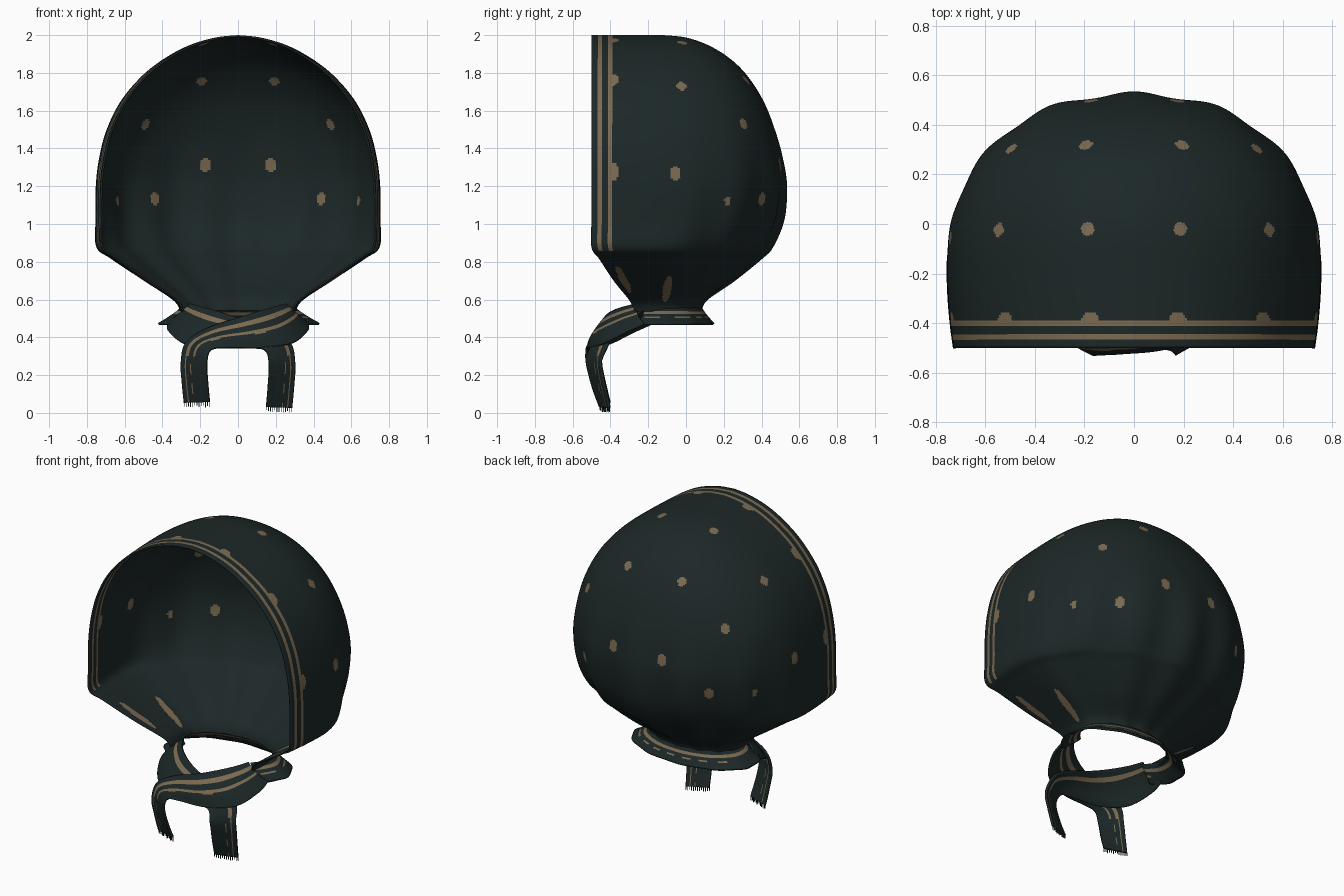
import bpy, bmesh, math, random
from mathutils import Vector

if "Cube" in bpy.data.objects:
    bpy.data.objects.remove(bpy.data.objects["Cube"])

random.seed(3)


def material(name, rgb):
    m = bpy.data.materials.new(name)
    m.diffuse_color = (*rgb, 1)
    m.use_nodes = True
    m.node_tree.nodes["Principled BSDF"].inputs["Base Color"].default_value = m.diffuse_color
    return m


CLOTH = material("dark teal cloth", (0.012, 0.0205, 0.0205))
TAN = material("tan print", (0.2, 0.145, 0.082))


def spline(knots, steps):
    """Catmull-Rom through tuples of any length."""
    out = []
    n = len(knots)
    for i in range(n - 1):
        p = [knots[max(i - 1, 0)], knots[i], knots[i + 1], knots[min(i + 2, n - 1)]]
        for k in range(steps + (i == n - 2)):
            t = k / steps
            out.append(tuple(
                b + 0.5 * t * (c - a + t * (2 * a - 5 * b + 4 * c - d + t * (3 * (b - c) + d - a)))
                for a, b, c, d in zip(*p)))
    return out


def sheet(name, grid, is_tan, thickness):
    """Cloth sheet from rows of points, printed by the rule is_tan(centre, u)."""
    bm = bmesh.new()
    rows = [[bm.verts.new(p) for p in row] for row in grid]
    n = len(grid[0]) - 1
    for a, b in zip(rows, rows[1:]):
        for j in range(n):
            f = bm.faces.new((a[j], a[j + 1], b[j + 1], b[j]))
            f.smooth = True
            f.material_index = int(is_tan(f.calc_center_median(), (j + 0.5) / n))
    bmesh.ops.remove_doubles(bm, verts=bm.verts, dist=0.0004)
    me = bpy.data.meshes.new(name)
    bm.to_mesh(me)
    bm.free()
    me.materials.append(CLOTH)
    me.materials.append(TAN)
    ob = bpy.data.objects.new(name, me)
    bpy.context.collection.objects.link(ob)
    s = ob.modifiers.new("thickness", 'SOLIDIFY')
    s.thickness = thickness
    s.offset = 0
    return ob


# Hood: U-shaped sections (z, half width, back y, front y, y where the curve starts, roundness)
profile = [
    (1.995, 0.0, -0.12, -0.5, -0.17, 2.3), (1.982, 0.12, 0.0, -0.5, -0.17, 2.3),
    (1.94, 0.26, 0.12, -0.5, -0.17, 2.3), (1.87, 0.39, 0.232, -0.5, -0.17, 2.3),
    (1.78, 0.505, 0.322, -0.5, -0.17, 2.3), (1.65, 0.615, 0.405, -0.5, -0.17, 2.3),
    (1.50, 0.69, 0.465, -0.5, -0.17, 2.3), (1.35, 0.73, 0.503, -0.5, -0.17, 2.28),
    (1.20, 0.748, 0.521, -0.5, -0.17, 2.22), (1.02, 0.75, 0.502, -0.5, -0.17, 2.05),
    (0.88, 0.745, 0.445, -0.5, -0.17, 1.82), (0.82, 0.67, 0.39, -0.46, -0.16, 1.8),
    (0.70, 0.49, 0.245, -0.38, -0.13, 1.9), (0.60, 0.34, 0.105, -0.30, -0.11, 2),
    (0.54, 0.30, 0.075, -0.27, -0.10, 2)]
SIDE, ARC = 30, 86


def hood_row(z, w, yb, yf, yc, power):
    w = max(w, 0)
    half = []
    for i in range(SIDE):
        k = 1 - i / SIDE
        half.append((w * (1 - 0.035 * k * k), yc + (yf - yc) * k))
    # gathered folds grow towards the neck
    fold = 0.02 * min(max((1.5 - z) / 0.45, 0), 1)
    for i in range(ARC + 1):
        a = math.pi / 2 * i / ARC
        c, s = max(math.cos(a), 0), math.sin(a)
        r = (c ** power + s ** power) ** (-1 / power)
        r *= 1 + fold * s * math.cos(14 * (a - math.pi / 2))
        half.append((w * r * c, yc + (yb - yc) * r * s))
    half[-1] = (0, half[-1][1])
    return [(x, y, z) for x, y in half] + [(-x, y, z) for x, y in half[-2::-1]]


hood = [hood_row(*p) for p in spline(profile, 16)]

# printed dots (position, radius), snapped onto the cloth
dots = [
    (.19, .32, 1.76, .026), (.50, .30, 1.53, .026), (.18, .50, 1.31, .03), (.45, .40, 1.13, .025),
    (.19, -.02, 1.97, .027), (.56, -.02, 1.74, .027), (.745, -.06, 1.27, .027),
    (.65, .23, 1.12, .02), (.18, -.39, 1.97, .036), (.51, -.39, 1.75, .036), (.735, -.39, 1.28, .036)]
points = [Vector(p) for row in hood for p in row if p[0] >= 0]
dots = [(min(points, key=lambda p: (p - Vector(d[:3])).length_squared), d[3]) for d in dots]


def hood_print(c, u):
    # two border stripes, measured from the front hem
    s = min(u, 1 - u) * 2 * (SIDE + ARC) / SIDE * 0.33
    if c.z > 0.86 and (0.03 < s < 0.053 or 0.088 < s < 0.113):
        return True
    p = Vector((abs(c.x), c.y, c.z))
    if s > 0.1 and any((p.x - d.x) ** 2 + (p.y - d.y) ** 2 + 0.55 * (p.z - d.z) ** 2
                       < r * r for d, r in dots):
        return True
    # stretched dots near the gathered neck
    for y, z, slope in ((-0.33, 0.71, -0.5), (-0.10, 0.66, 0.15)):
        dy, dz = c.y - y - slope * (c.z - z), c.z - z
        if (dy / 0.022) ** 2 + (dz / 0.07) ** 2 < 1:
            return True
    return False


sheet("hood", hood, hood_print, 0.01)

# Flared collar below the neck, open at the front
collar = []
for i in range(91):
    a = math.radians(-38 + 256 * i / 90)
    row = []
    for j in range(13):
        v = j / 12
        e = v ** 1.2
        r = 1 + 0.012 * math.cos(11 * a) * v
        row.append(((0.30 + 0.125 * e) * r * math.cos(a),
                    -0.10 + (0.18 + 0.065 * e) * r * math.sin(a), 0.555 - 0.085 * v))
    collar.append(row)
sheet("collar", collar, lambda c, u: 0.24 < u < 0.42 or
      (0.58 < u < 0.67 and math.sin(c.x * 60) > 0.2), 0.012)

# Crossing ties: pairs of upper/outer edge and lower/inner edge points
tie = [
    (.25, -.25, .575, .37, -.22, .47), (.20, -.32, .56, .365, -.31, .43),
    (.11, -.39, .535, .29, -.43, .37), (0, -.43, .50, .13, -.50, .345),
    (-.15, -.44, .45, -.05, -.52, .345), (-.27, -.44, .375, -.14, -.525, .335),
    (-.30, -.45, .27, -.165, -.525, .27), (-.295, -.43, .16, -.16, -.495, .16),
    (-.285, -.405, .055, -.15, -.455, .06)]


def build_tie(name, sx, dy, drop):
    grid = []
    for ax, ay, az, bx, by, bz in spline(tie, 10):
        a, b = Vector((ax * sx, ay, az)), Vector((bx * sx, by, bz))
        row = []
        for j in range(25):
            p = a.lerp(b, j / 24)
            k = max(0, min(1, (p.z - 0.28) / 0.1))
            p.y += dy * k - 0.02 * k * math.sin(math.pi * j / 24)
            p.z -= drop * max(0, min(1, (0.3 - p.z) / 0.24))
            row.append(p)
        grid.append(row)

    def tie_print(c, u):
        if c.z < 0.3:
            return 0.16 < u < 0.2 or (0.36 < u < 0.42 and math.sin(c.z * 60) > 0)
        bump = abs(abs(c.x) - 0.12) < 0.025 and 0.5 < u < 0.6
        return 0.18 < u < 0.29 or (sx > 0 and (0.46 < u < 0.53 or bump))
    sheet(name, grid, tie_print, 0.014)

    # fringe threads on the cut end
    bm = bmesh.new()
    for p in grid[-1][::2]:
        r = bmesh.ops.create_cube(bm, size=1)
        h = random.uniform(0.018, 0.03)
        for v in r["verts"]:
            v.co = Vector((v.co.x * 0.004, v.co.y * 0.004, v.co.z * h)) + p - Vector((0, 0, h / 2))
    me = bpy.data.meshes.new(name + "_fringe")
    bm.to_mesh(me)
    bm.free()
    me.materials.append(CLOTH)
    bpy.context.collection.objects.link(bpy.data.objects.new(name + "_fringe", me))


build_tie("front_tie", 1, 0, 0.0)
build_tie("rear_tie", -1, 0.035, 0.027)
